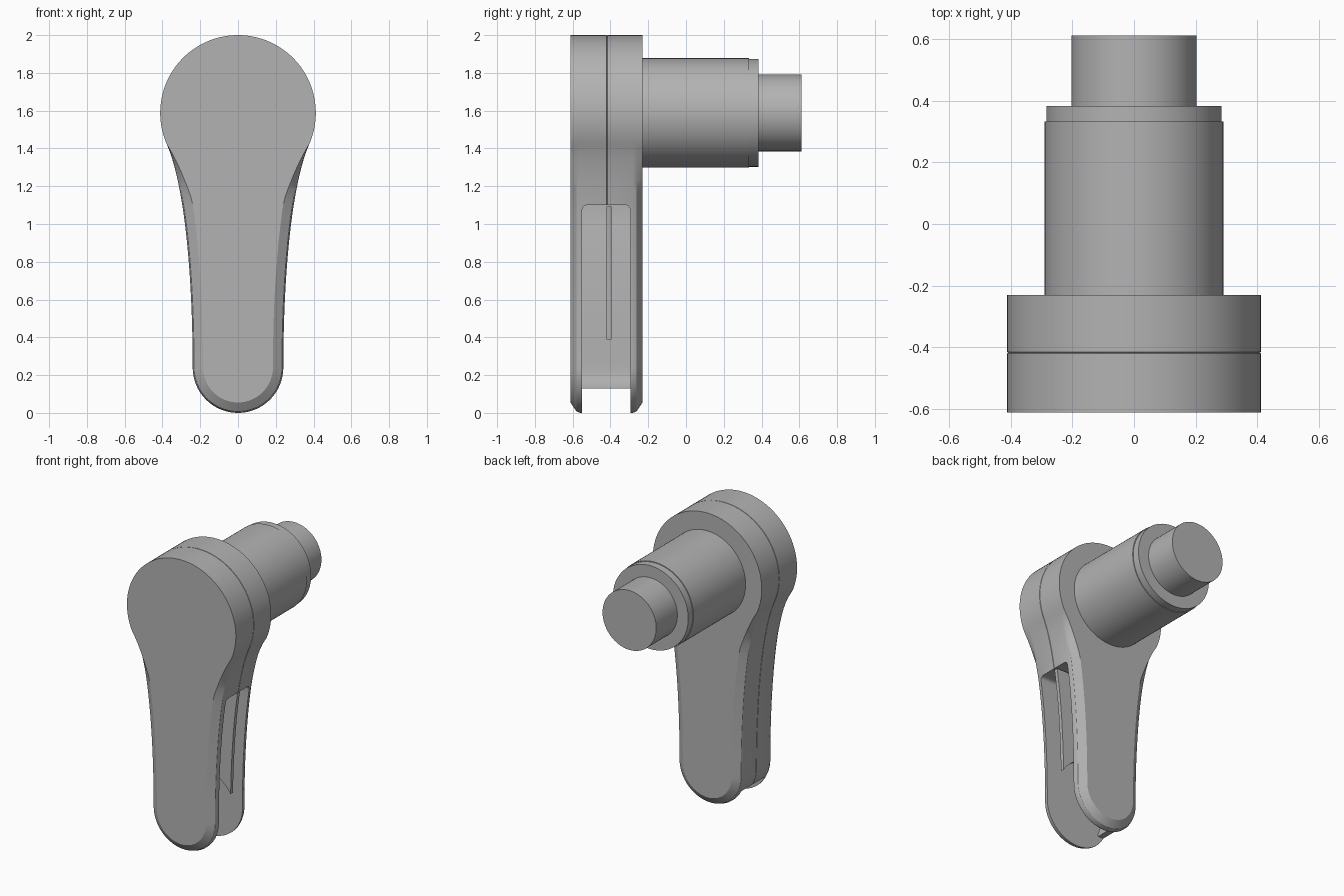
import bpy, bmesh, math
from mathutils import Vector

cube = bpy.data.objects.get("Cube")
if cube:
    bpy.data.objects.remove(cube, do_unlink=True)

grey = bpy.data.materials.new("plain_grey")
grey.use_nodes = True
GREY = (0.45, 0.45, 0.45, 1)
grey.diffuse_color = GREY
grey.node_tree.nodes["Principled BSDF"].inputs["Base Color"].default_value = GREY

HEAD_Z, HEAD_R, TIP_R = 1.588, 0.412, 0.24
FRONT, BACK, SEAM = -0.612, -0.23, -0.418


def make_object(name, bm):
    bmesh.ops.recalc_face_normals(bm, faces=bm.faces)
    mesh = bpy.data.meshes.new(name)
    bm.to_mesh(mesh)
    bm.free()
    obj = bpy.data.objects.new(name, mesh)
    bpy.context.collection.objects.link(obj)
    mesh.materials.append(grey)
    return obj


def smooth(obj):
    bpy.ops.object.select_all(action="DESELECT")
    obj.select_set(True)
    bpy.context.view_layer.objects.active = obj
    bpy.ops.object.shade_smooth_by_angle(angle=math.radians(28))


def loft(name, rings):
    """Skin equal-length rings of points and cap both ends."""
    bm = bmesh.new()
    loops = [[bm.verts.new(p) for p in ring] for ring in rings]
    n = len(loops[0])
    for a, b in zip(loops, loops[1:]):
        for i in range(n):
            j = (i + 1) % n
            bm.faces.new((a[i], a[j], b[j], b[i]))
    bm.faces.new(loops[0])
    bm.faces.new(loops[-1])
    return bm


def prism(name, outline, y0, y1):
    return loft(name, [[(x, y, z) for x, z in outline] for y in (y0, y1)])


def arc(cx, cz, r, a0, a1, n):
    angles = [math.radians(a0 + (a1 - a0) * i / n) for i in range(n + 1)]
    return [Vector((cx + r * math.cos(a), cz + r * math.sin(a))) for a in angles]


# Half outline: round tip, flaring side, round head
join = -24
start, end = Vector((TIP_R, TIP_R)), arc(0, HEAD_Z, HEAD_R, join, 90, 1)[0]
tangent = Vector((-math.sin(math.radians(join)), math.cos(math.radians(join))))
p1, p2 = Vector((TIP_R, 0.75)), end - tangent * 0.22
side = []
for i in range(1, 24):
    t = i / 24
    s = 1 - t
    side.append(start * s**3 + p1 * 3 * s * s * t + p2 * 3 * s * t * t + end * t**3)
half = arc(0, TIP_R, TIP_R, -90, 0, 16) + side + arc(0, HEAD_Z, HEAD_R, join, 90, 32)
outline = half + [Vector((-p.x, p.y)) for p in reversed(half[1:-1])]


def inset(amount, fade=True):
    """Offset the outline inwards; the chamfer fades out at the head."""
    result = []
    for i, p in enumerate(outline):
        d = outline[(i + 1) % len(outline)] - outline[i - 1]
        normal = Vector((-d.y, d.x)).normalized()
        k = min(1, max(0, (1.42 - p.y) / 0.3)) if fade else 1
        result.append(p + normal * amount * k)
    return result


# Lever body with chamfered lower edges and a fine seam groove
layers = [(FRONT, 0.055, True), (-0.58, 0.008, True), (-0.56, 0, True),
          (SEAM - 0.002, 0, True), (SEAM, 0.004, False), (SEAM + 0.002, 0, True),
          (-0.282, 0, True), (-0.262, 0.008, True), (BACK, 0.055, True)]
body = make_object("lever_body", loft("lever_body", [
    [(p.x, y, p.y) for p in inset(w, fade)] for y, w, fade in layers]))

# Pocket open to the left side and the tip, leaving a wall on the right
POCKET_TOP, WALL_END = 1.1, 0.13
wall = [(-p.x + 0.05, p.y) for p in half if WALL_END + 0.01 < p.y < POCKET_TOP - 0.01]
cut = [(-1, -1), (-1, WALL_END), (wall[0][0], WALL_END)] + wall
cut += [(wall[-1][0], POCKET_TOP), (1, POCKET_TOP), (1, -1)]
bm = prism("pocket_cutter", cut, -0.55, -0.295)
rounded = [e for e in bm.edges
           if all(abs(v.co.z - POCKET_TOP) < 1e-4 for v in e.verts)
           and abs(e.verts[0].co.y - e.verts[1].co.y) < 1e-4]
bmesh.ops.bevel(bm, geom=rounded, offset=0.025, segments=4, profile=0.5, affect="EDGES")
cutter = make_object("pocket_cutter", bm)
cutter.hide_render = True

mod = body.modifiers.new("pocket", "BOOLEAN")
mod.operation, mod.solver, mod.object = "DIFFERENCE", "EXACT", cutter
bpy.context.view_layer.update()
cut_mesh = bpy.data.meshes.new_from_object(
    body.evaluated_get(bpy.context.evaluated_depsgraph_get()))
body.modifiers.clear()
body.data = cut_mesh
bpy.data.objects.remove(cutter, do_unlink=True)
smooth(body)

# Thin web along the middle of the pocket, with an arched lower edge
edge = [p for p in half if 0.39 < p.y < POCKET_TOP + 0.02]
arch = arc(0, TIP_R, 0.28, 143, 32, 20)
web_outline = arch + [(p.x - 0.003, p.y) for p in edge]
web_outline += [(-p.x + 0.03, p.y) for p in reversed(edge)]
smooth(make_object("pocket_web", prism("pocket_web", web_outline, -0.42, -0.395)))

# Stepped round shaft behind the head
for name, radius, y0, y1 in (("shaft_sleeve", 0.29, BACK - 0.01, 0.333),
                             ("shaft_collar", 0.285, 0.333, 0.383),
                             ("shaft_pin", 0.203, 0.383, 0.612)):
    circle = arc(0, HEAD_Z, radius, 0, 360, 96)[:-1]
    smooth(make_object(name, prism(name, circle, y0, y1)))
